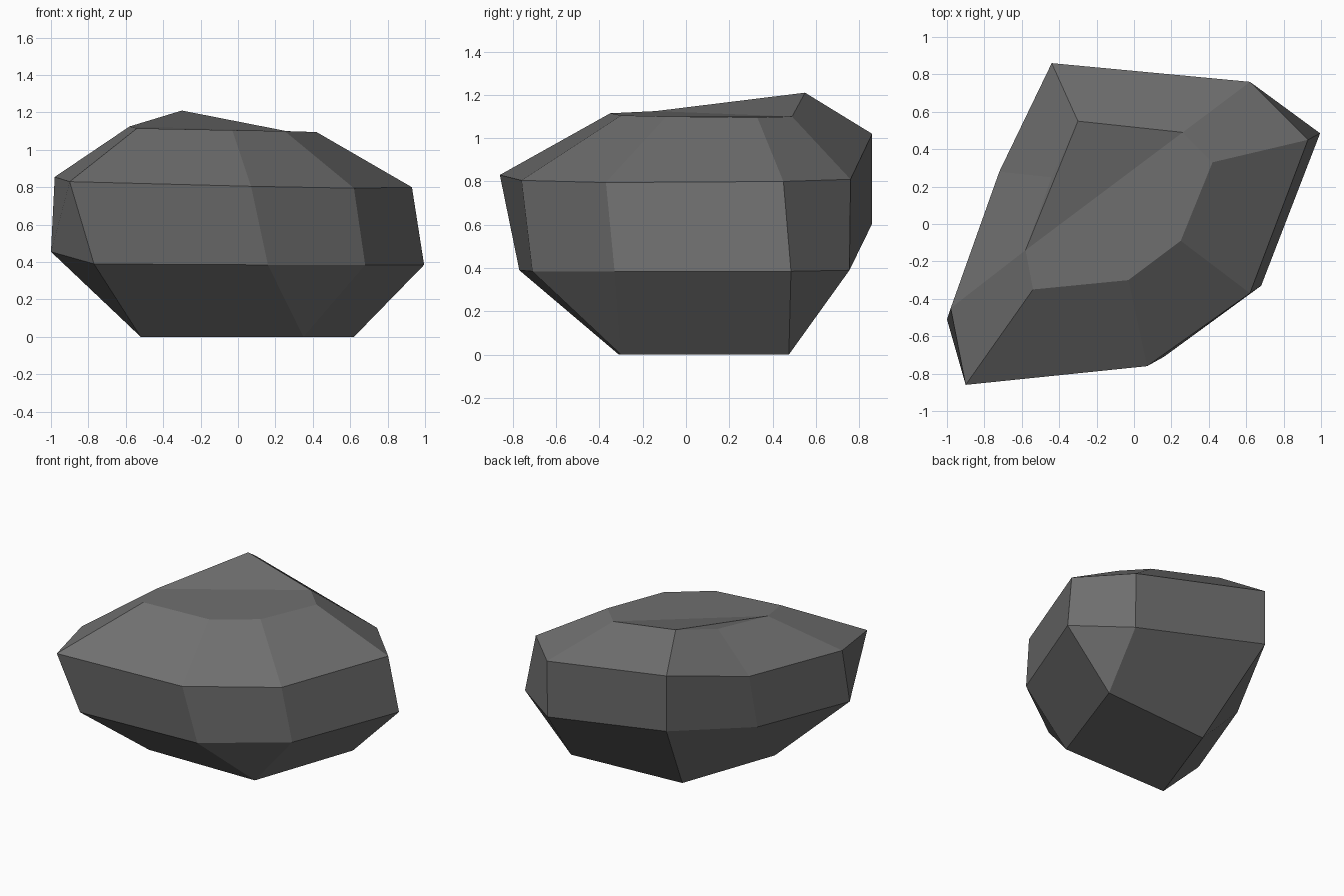
import bpy, bmesh

if "Cube" in bpy.data.objects:
    bpy.data.objects.remove(bpy.data.objects["Cube"])

# Stone cross-sections, listed counter-clockwise from the right corner
base = [(.62, .475, 0), (-.26, .415, 0), (-.52, -.31, 0), (.35, -.30, 0)]
lower = [(.995, .485, .385), (.62, .755, .39), (-.44, .86, .605), (-.74, .21, .47),
         (-1.0, -.51, .455), (-.77, -.77, .39), (.16, -.71, .385), (.68, -.33, .385)]
upper = [(.93, .45, .80), (.62, .76, .81), (-.44, .86, 1.02), (-.72, .28, .87),
         (-.98, -.45, .855), (-.90, -.86, .83), (.07, -.76, .805), (.62, -.37, .795)]
crown = [(.42, .33, 1.095), (.26, .49, 1.10), (-.30, .55, 1.21), (-.44, .25, 1.14),
         (-.58, -.14, 1.125), (-.54, -.35, 1.115), (-.03, -.30, 1.105), (.25, -.09, 1.10)]

bm = bmesh.new()
foot = [bm.verts.new(p) for p in base]
rings = [[foot[i // 2] for i in range(8)]]      # each base corner serves two sides
rings += [[bm.verts.new(p) for p in ring] for ring in (lower, upper, crown)]

# Side facets between neighbouring rings
for a, b in zip(rings, rings[1:]):
    for i in range(8):
        j = (i + 1) % 8
        corners = list(dict.fromkeys((a[i], a[j], b[j], b[i])))
        bm.faces.new(corners)

# Flat underside and the crown, folded towards its raised rear peak
bm.faces.new(foot[::-1])
top = rings[-1]
for facet in ((2, 3, 4), (1, 2, 4), (0, 1, 4, 5, 6, 7)):
    bm.faces.new([top[i] for i in facet])
bmesh.ops.recalc_face_normals(bm, faces=bm.faces)

mesh = bpy.data.meshes.new("rock")
bm.to_mesh(mesh)
bm.free()

# Single grey stone colour
stone = bpy.data.materials.new("grey_stone")
stone.diffuse_color = (.16, .16, .16, 1)
stone.use_nodes = True
stone.node_tree.nodes["Principled BSDF"].inputs["Base Color"].default_value = stone.diffuse_color
mesh.materials.append(stone)
bpy.context.collection.objects.link(bpy.data.objects.new("rock", mesh))
